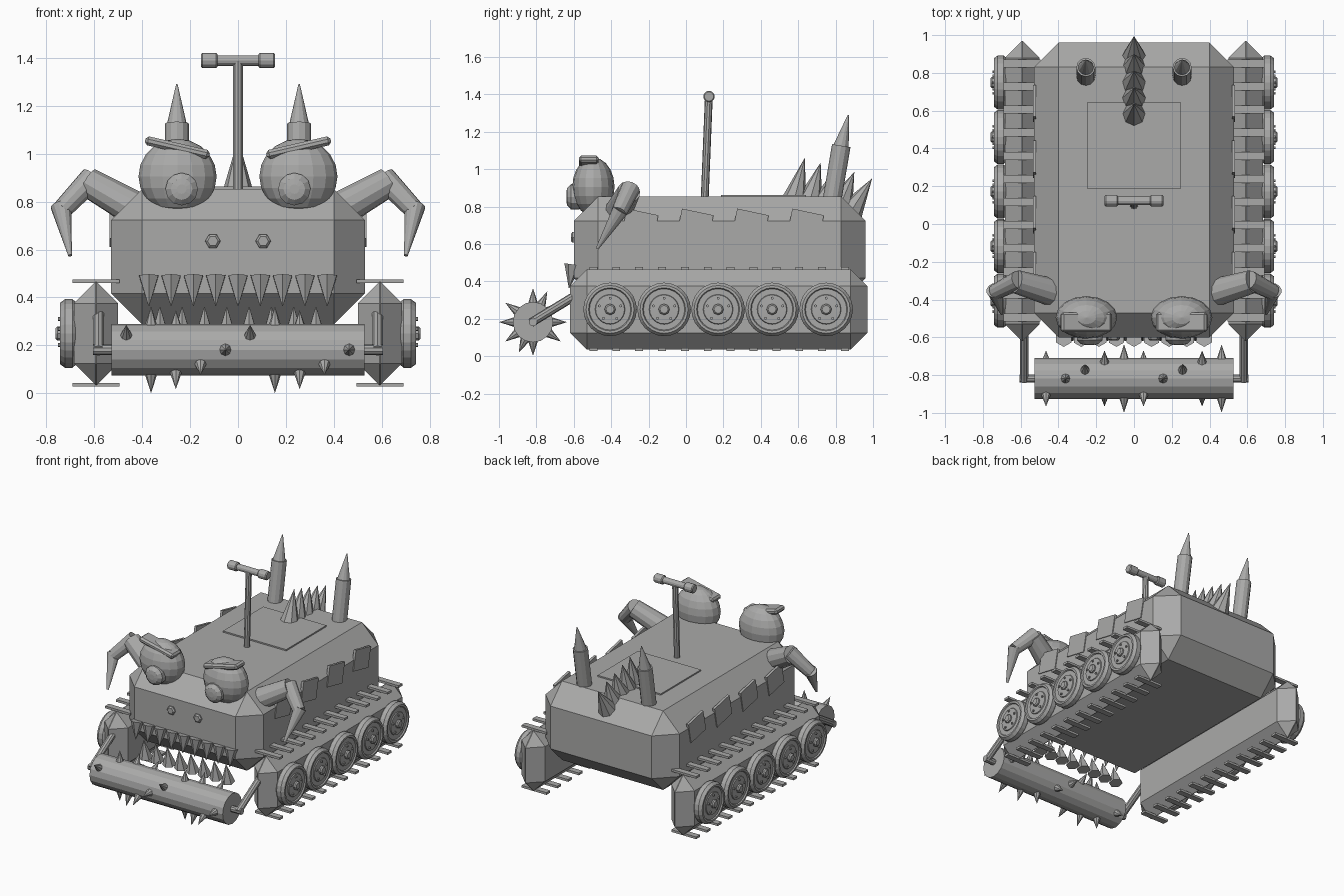
import bpy, bmesh, math
from math import sin, cos, pi, radians
from mathutils import Vector, Matrix

if "Cube" in bpy.data.objects:
    bpy.data.objects.remove(bpy.data.objects["Cube"])

grey = bpy.data.materials.new("plain grey")
grey.diffuse_color = (0.4, 0.4, 0.395, 1)
grey.use_nodes = True
grey.node_tree.nodes["Principled BSDF"].inputs["Base Color"].default_value = grey.diffuse_color


def finish(name, bm):
    bmesh.ops.recalc_face_normals(bm, faces=bm.faces)
    me = bpy.data.meshes.new(name)
    bm.to_mesh(me)
    bm.free()
    me.materials.append(grey)
    ob = bpy.data.objects.new(name, me)
    bpy.context.collection.objects.link(ob)
    return ob


def chamfer_box(name, c, size, w, rot=None):
    """Box with every edge cut by w."""
    bm = bmesh.new()
    h = [s / 2 for s in size]
    for sx in (-1, 1):
        for sy in (-1, 1):
            for sz in (-1, 1):
                for k in range(3):
                    d = [h[i] - (0 if i == k else w) for i in range(3)]
                    bm.verts.new((sx * d[0], sy * d[1], sz * d[2]))
    bmesh.ops.remove_doubles(bm, verts=bm.verts, dist=1e-5)
    bmesh.ops.convex_hull(bm, input=bm.verts)
    bmesh.ops.dissolve_limit(bm, angle_limit=0.01, verts=bm.verts, edges=bm.edges)
    ob = finish(name, bm)
    ob.matrix_world = Matrix.Translation(c) @ (rot or Matrix())
    return ob


def box(name, c, size, rot=None):
    bm = bmesh.new()
    bmesh.ops.create_cube(bm, size=1, matrix=Matrix.Diagonal((*size, 1)))
    ob = finish(name, bm)
    ob.matrix_world = Matrix.Translation(c) @ (rot or Matrix())
    return ob


def rod(name, a, b, r1, r2=None, n=12):
    """Cylinder or cone from a to b."""
    a, b = Vector(a), Vector(b)
    d = b - a
    bm = bmesh.new()
    m = Matrix.Translation((a + b) / 2) @ d.to_track_quat('Z', 'Y').to_matrix().to_4x4()
    bmesh.ops.create_cone(bm, cap_ends=True, segments=n, radius1=r1,
                          radius2=r1 if r2 is None else r2, depth=d.length, matrix=m)
    bmesh.ops.remove_doubles(bm, verts=bm.verts, dist=1e-5)
    return finish(name, bm)


def lathe(name, c, axis, profile, n=24):
    """Closed (radius, height) profile spun about an axis through c."""
    q = Matrix.Translation(c) @ Vector(axis).to_track_quat('Z', 'Y').to_matrix().to_4x4()
    bm = bmesh.new()
    rings = [[bm.verts.new(q @ Vector((r * cos(2 * pi * i / n), r * sin(2 * pi * i / n), z)))
              for i in range(n)] for r, z in profile]
    for A, B in zip(rings, rings[1:]):
        for i in range(n):
            bm.faces.new((A[i], A[(i + 1) % n], B[(i + 1) % n], B[i]))
    bm.faces.new(rings[0])
    bm.faces.new(rings[-1])
    return finish(name, bm)


# hull, roof hatch
chamfer_box("hull", (0, 0.18, 0.57), (1.06, 1.56, 0.565), 0.13)
box("hatch", (0, 0.415, 0.852), (0.5, 0.455, 0.02))

# periscope with T handle
rod("periscope_rod", (0, 0.1, 0.84), (0, 0.122, 1.385), 0.021, n=10)
rod("handle_bar", (-0.14, 0.123, 1.388), (0.14, 0.123, 1.388), 0.022)
for s in (-1, 1):
    lathe("handle_grip", (s * 0.085, 0.123, 1.388), (s, 0, 0),
          [(0.025, 0), (0.031, 0.006), (0.031, 0.064), (0.025, 0.07)], 12)

# spine spikes running over the back edge
for y, z, ty, tz in ((0.58, 0.84, 0.635, 1.06), (0.665, 0.84, 0.72, 1.035),
                     (0.75, 0.84, 0.81, 1.01), (0.83, 0.82, 0.90, 0.985),
                     (0.885, 0.78, 0.995, 0.95)):
    rod("spine_spike", (0, y, z), (0, ty, tz), 0.065, 0, 8)

for s in (-1, 1):
    # track body with treads
    chamfer_box("track", (s * 0.592, 0.175, 0.25), (0.184, 1.59, 0.43), 0.09)
    for i in range(12):
        for z in (0.036, 0.468):
            box("tread", (s * 0.592, -0.495 + i * 0.1223, z), (0.196, 0.042, 0.016))
    # wheels with hub and bolts
    for i in range(5):
        y = -0.406 + i * 0.2888
        lathe("wheel", (s * 0.67, y, 0.25), (s, 0, 0),
              [(0.125, 0), (0.143, 0.02), (0.143, 0.052), (0.128, 0.072), (0.115, 0.072),
               (0.11, 0.064), (0.08, 0.064), (0.077, 0.07), (0.035, 0.072)])
        lathe("hub", (s * 0.735, y, 0.25), (s, 0, 0),
              [(0.03, 0), (0.03, 0.018), (0.022, 0.026), (0.015, 0.026)], 8)
        for k in range(5):
            a = 2 * pi * k / 5 + pi / 2
            by, bz = y + 0.06 * cos(a), 0.25 + 0.06 * sin(a)
            rod("wheel_bolt", (s * 0.738, by, bz), (s * 0.75, by, bz), 0.008, n=6)
    # tilted side windows
    for i in range(4):
        box("side_window", (s * 0.527, -0.247 + i * 0.295, 0.70), (0.018, 0.172, 0.145),
            Matrix.Rotation(radians(-12), 4, 'X'))
    # exhaust horns
    x = s * 0.255
    rod("exhaust_pipe", (x, 0.775, 0.80), (x, 0.83, 1.125), 0.05, n=12)
    rod("exhaust_tip", (x, 0.829, 1.12), (x, 0.868, 1.29), 0.042, 0.003, 12)
    # eyes, pupils, brows
    bm = bmesh.new()
    bmesh.ops.create_uvsphere(bm, u_segments=16, v_segments=10, radius=1,
                              matrix=Matrix.Translation((s * 0.252, -0.495, 0.905))
                              @ Matrix.Diagonal((0.163, 0.113, 0.157, 1)))
    finish("eye", bm)
    lathe("pupil", (s * 0.235, -0.57, 0.852), (0, -1, 0),
          [(0.068, 0), (0.068, 0.045), (0.045, 0.066), (0.02, 0.07)], 12)
    chamfer_box("brow", (s * 0.253, -0.52, 1.025), (0.275, 0.105, 0.038), 0.012,
                Matrix.Rotation(s * radians(-13), 4, 'Y'))
    # clawed horn arms
    path = [(-0.44, -0.36, 0.775), (-0.625, -0.305, 0.88), (-0.735, -0.36, 0.765), (-0.70, -0.475, 0.575)]
    path = [Vector((-s * p[0], p[1], p[2])) for p in path]
    rod("claw_upper", path[0], path[1], 0.074, 0.062)
    rod("claw_middle", path[1] - (path[2] - path[1]) * 0.15, path[2], 0.052, 0.042)
    rod("claw_tip", path[2] - (path[3] - path[2]) * 0.08, path[3], 0.044, 0.008)
    # nostril nuts
    lathe("nostril", (s * 0.105, -0.59, 0.635), (0, -1, 0),
          [(0.032, 0), (0.032, 0.018), (0.022, 0.026)], 6)
    # roller arm and axle
    rod("roller_arm", (s * 0.582, -0.54, 0.355), (s * 0.582, -0.83, 0.178), 0.024, n=10)
    rod("roller_axle", (s * 0.605, -0.818, 0.182), (s * 0.5, -0.818, 0.182), 0.022, n=10)

# upper and lower teeth
for i in range(9):
    x = -0.372 + i * 0.093
    rod("upper_tooth", (x, -0.605, 0.49), (x, -0.625, 0.365), 0.046, 0.002, 6)
for i in range(8):
    x = -0.326 + i * 0.093
    rod("lower_tooth", (x, -0.575, 0.23), (x, -0.60, 0.36), 0.046, 0.002, 6)

# spiked roller
rod("roller", (-0.527, -0.818, 0.182), (0.527, -0.818, 0.182), 0.108, n=16)
for i in range(10):
    x = -0.466 + i * 0.1033
    for half in (0, 180):
        a = radians((35, 90, 115, 145, 180)[i % 5] + half)
        d = Vector((0, -cos(a), sin(a)))
        c = Vector((x, -0.818, 0.182))
        rod("roller_spike", c + d * 0.095, c + d * 0.181, 0.028, 0, 8)
